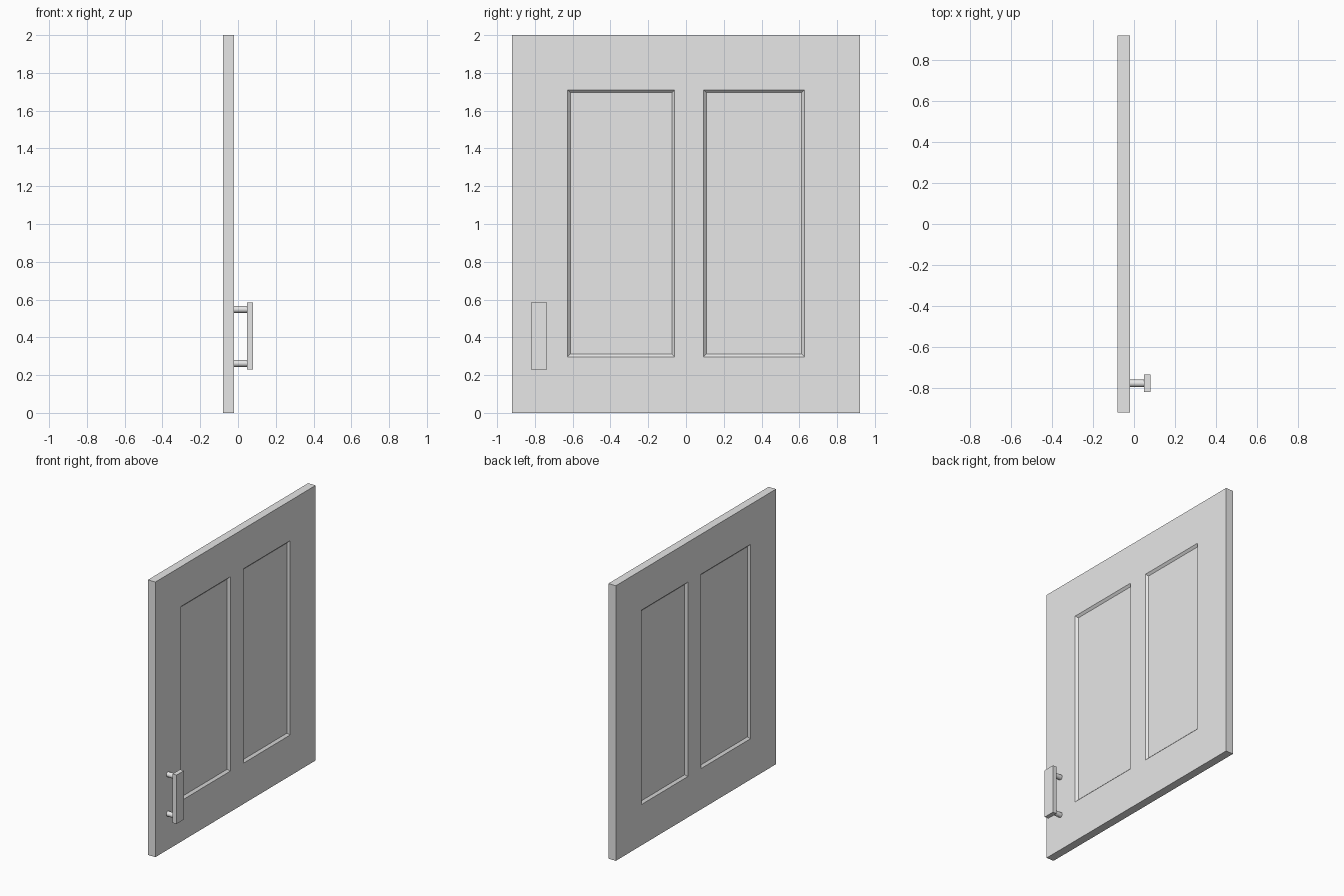
import bpy
import bmesh
from math import pi
from mathutils import Matrix, Vector

cube = bpy.data.objects.get("Cube")
if cube:
    bpy.data.objects.remove(cube)

# Single painted finish
grey = bpy.data.materials.new("light grey")
grey.use_nodes = True
colour = (0.8, 0.8, 0.8, 1)
grey.diffuse_color = colour
grey.node_tree.nodes["Principled BSDF"].inputs["Base Color"].default_value = colour


def add_object(name, bm):
    mesh = bpy.data.meshes.new(name)
    bm.to_mesh(mesh)
    bm.free()
    mesh.materials.append(grey)
    obj = bpy.data.objects.new(name, mesh)
    bpy.context.collection.objects.link(obj)
    return obj


def box(low, high):
    low, high = Vector(low), Vector(high)
    bm = bmesh.new()
    place = Matrix.Translation((low + high) / 2) @ Matrix.Diagonal((high - low).to_4d())
    bmesh.ops.create_cube(bm, size=1, matrix=place)
    return bm


# Door slab, cut along the frame lines, then panels sunk on both faces
PANELS = ((-0.627, -0.06), (0.093, 0.627))
BOTTOM, TOP = 0.297, 1.71
door = box((-0.08, -0.92, 0), (-0.02, 0.92, 2))
cuts = [((0, y, 0), (0, 1, 0)) for panel in PANELS for y in panel]
cuts += [((0, 0, z), (0, 0, 1)) for z in (BOTTOM, TOP)]
for point, normal in cuts:
    bmesh.ops.bisect_plane(door, geom=door.verts[:] + door.edges[:] + door.faces[:],
                           plane_co=point, plane_no=normal)


def is_panel(face):
    c = face.calc_center_median()
    return (abs(face.normal.x) > 0.9 and BOTTOM < c.z < TOP
            and any(a < c.y < b for a, b in PANELS))


door.normal_update()
bmesh.ops.inset_individual(door, faces=[f for f in door.faces if is_panel(f)],
                           thickness=0.015, depth=-0.015, use_even_offset=True)
add_object("door_panel", door)

# Handle plate
add_object("handle_plate", box((0.048, -0.82, 0.23), (0.08, -0.735, 0.585)))

# Round posts joining the handle to the door
for name, z in (("lower_handle_post", 0.262), ("upper_handle_post", 0.548)):
    post = bmesh.new()
    bmesh.ops.create_cone(post, cap_ends=True, segments=24, radius1=0.018, radius2=0.018,
                          depth=0.07, matrix=Matrix.Translation((0.015, -0.777, z))
                          @ Matrix.Rotation(pi / 2, 4, "Y"))
    for face in post.faces:
        face.smooth = len(face.verts) == 4
    add_object(name, post)
